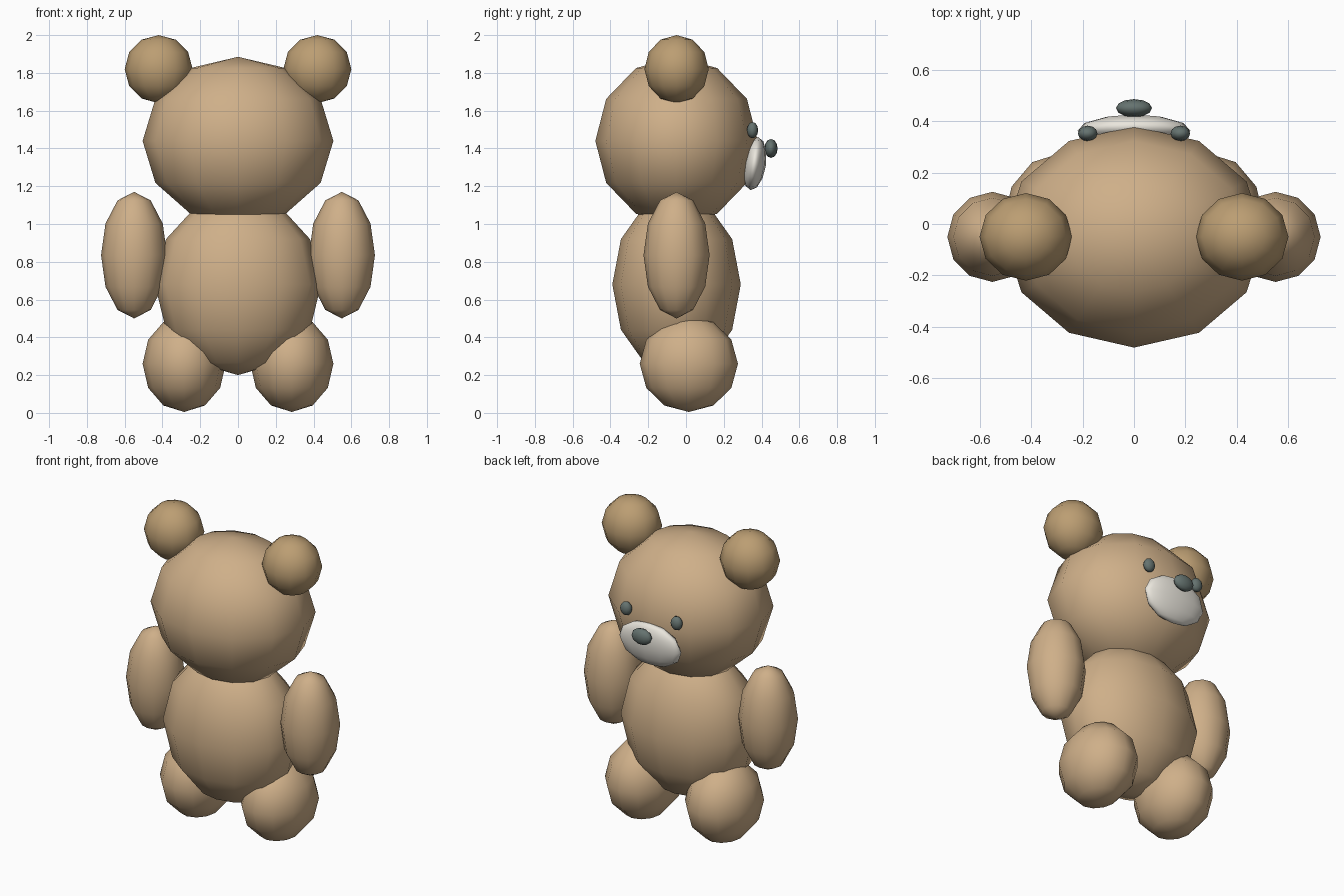
import bpy
from math import radians

if "Cube" in bpy.data.objects:
    bpy.data.objects.remove(bpy.data.objects["Cube"])


def material(name, rgb):
    mat = bpy.data.materials.new(name)
    mat.diffuse_color = (*rgb, 1)
    mat.use_nodes = True
    mat.node_tree.nodes["Principled BSDF"].inputs["Base Color"].default_value = mat.diffuse_color
    return mat


FUR = material("fur", (0.62, 0.43, 0.25))
EAR = material("ear_fur", (0.50, 0.34, 0.17))
WHITE = material("muzzle_white", (0.82, 0.79, 0.72))
DARK = material("dark_grey", (0.13, 0.17, 0.16))


def ball(name, centre, radii, mat, tilt=0):
    """Coarse, smooth-shaded ellipsoid: 12 sides, 6 rings."""
    bpy.ops.mesh.primitive_uv_sphere_add(segments=12, ring_count=6, radius=1)
    ob = bpy.context.object
    ob.name = name
    ob.location, ob.scale = centre, radii
    ob.rotation_euler.x = radians(tilt)
    ob.data.materials.append(mat)
    bpy.ops.object.shade_smooth()
    return ob


def pair(name, centre, radii, mat):
    x, y, z = centre
    for side, s in (("left", -1), ("right", 1)):
        ball(f"{side}_{name}", (s * x, y, z), radii, mat)


# Body and head
ball("body", (0, -0.05, 0.68), (0.44, 0.34, 0.48), FUR)
ball("head", (0, -0.05, 1.44), (0.505, 0.43, 0.445), FUR)

# Limbs and ears
pair("ear", (0.42, -0.05, 1.82), (0.18, 0.17, 0.18), EAR)
pair("arm", (0.55, -0.05, 0.835), (0.175, 0.175, 0.335), FUR)
pair("leg", (0.285, 0.015, 0.26), (0.22, 0.26, 0.255), FUR)

# Face, on the +y side
ball("muzzle", (0, 0.362, 1.32), (0.22, 0.062, 0.142), WHITE, tilt=-8)
ball("nose", (0, 0.45, 1.40), (0.07, 0.035, 0.05), DARK)
pair("eye", (0.18, 0.352, 1.497), (0.038, 0.03, 0.043), DARK)
